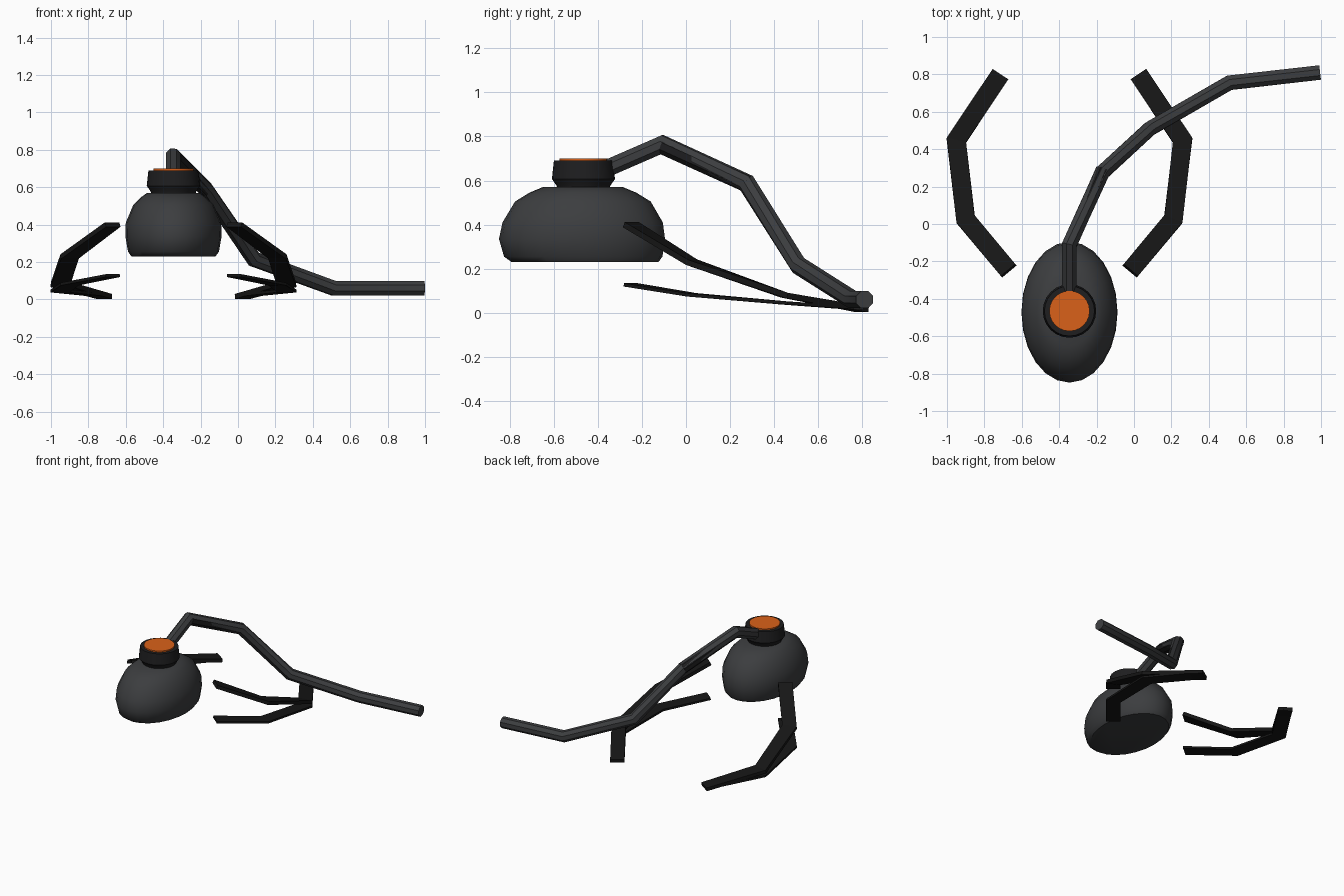
import bpy
from math import sin, cos, pi
from mathutils import Vector

if "Cube" in bpy.data.objects:
    bpy.data.objects.remove(bpy.data.objects["Cube"])

CX = -0.345  # centre line of the tank and straps


def material(name, rgb):
    m = bpy.data.materials.new(name)
    m.diffuse_color = (*rgb, 1)
    m.use_nodes = True
    m.node_tree.nodes["Principled BSDF"].inputs["Base Color"].default_value = m.diffuse_color
    return m


GREY = material("dark_grey", (0.045, 0.047, 0.05))
BLACK = material("black", (0.013, 0.013, 0.014))
STRAP = material("strap_black", (0.008, 0.008, 0.008))
ORANGE = material("orange", (0.70, 0.12, 0.01))


def loft(name, rings, mat, angle=None):
    """Skin a list of equal-length point rings and cap both ends."""
    n = len(rings[0])
    verts = [tuple(p) for r in rings for p in r]
    faces = [(k * n + i, k * n + (i + 1) % n, (k + 1) * n + (i + 1) % n, (k + 1) * n + i)
             for k in range(len(rings) - 1) for i in range(n)]
    faces += [tuple(range(n))[::-1], tuple(range(len(verts) - n, len(verts)))]
    me = bpy.data.meshes.new(name)
    me.from_pydata(verts, [], faces)
    me.materials.append(mat)
    ob = bpy.data.objects.new(name, me)
    bpy.context.collection.objects.link(ob)
    bpy.ops.object.select_all(action='DESELECT')
    ob.select_set(True)
    bpy.context.view_layer.objects.active = ob
    bpy.ops.object.mode_set(mode='EDIT')
    bpy.ops.mesh.select_all(action='SELECT')
    bpy.ops.mesh.normals_make_consistent(inside=False)
    bpy.ops.object.mode_set(mode='OBJECT')
    if angle:
        bpy.ops.object.shade_smooth_by_angle(angle=angle)
    return ob


def oval(z, rx, y0, y1, n=24):
    cy, ry = (y0 + y1) / 2, (y1 - y0) / 2
    return [(CX + rx * cos(2 * pi * i / n), cy + ry * sin(2 * pi * i / n), z) for i in range(n)]


def sweep(name, path, section, mat, angle=None):
    """Sweep a section along a path with mitred corners."""
    pts = [Vector(p) for p in path]
    dirs = [(b - a).normalized() for a, b in zip(pts, pts[1:])]
    rings = []
    for i, p in enumerate(pts):
        pair = (dirs[max(i - 1, 0)], dirs[min(i, len(dirs) - 1)])
        t = (pair[0] + pair[1]).normalized()
        ring = []
        for u, v in section:
            total = Vector()
            for d in pair:
                side = d.cross(Vector((0, 0, 1))).normalized()
                q = side * u + side.cross(d) * v
                total += q - d * (q.dot(t) / d.dot(t))
            ring.append(p + total / 2)
        rings.append(ring)
    return loft(name, rings, mat, angle)


def circle(r, n):
    return [(r * cos(2 * pi * (i + 0.5) / n), r * sin(2 * pi * (i + 0.5) / n)) for i in range(n)]


# Oval tank
loft("tank", [oval(*r) for r in [
    (0.23, 0.225, -0.79, -0.125), (0.255, 0.243, -0.825, -0.107),
    (0.335, 0.257, -0.848, -0.095), (0.41, 0.255, -0.832, -0.105),
    (0.505, 0.215, -0.775, -0.16), (0.545, 0.175, -0.71, -0.225),
    (0.57, 0.14, -0.65, -0.285)]], GREY, 0.75)

# Collar on top of the tank, and its coloured lid
CY = -0.465
loft("collar", [oval(z, r, CY - r, CY + r) for z, r in [
    (0.56, 0.118), (0.577, 0.122), (0.607, 0.143), (0.69, 0.134)]], BLACK, 0.6)
loft("lid", [oval(z, 0.108, CY - 0.108, CY + 0.108) for z in (0.685, 0.70)], ORANGE, 0.6)

# Bent hose and the sleeve lying over one of its lengths
sweep("hose", [(CX, -0.37, 0.65), (CX, -0.108, 0.764), (-0.17, 0.275, 0.588),
               (0.085, 0.51, 0.215), (0.51, 0.755, 0.06), (0.995, 0.81, 0.06)],
      circle(0.042, 8), GREY, 0.75)
sweep("hose_sleeve", [(CX + 0.006, -0.10, 0.757), (-0.168, 0.285, 0.583)],
      circle(0.042, 8), BLACK, 0.75)

# Two flat straps on each side, meeting at the back
for sx, label in ((-1, "left"), (1, "right")):
    for level, heights, thick in (("upper", (0.40, 0.23, 0.08, 0.016), 0.026),
                                  ("lower", (0.127, 0.082, 0.045, 0.02), 0.015)):
        plan = [(0.325, -0.25), (0.555, 0.025), (0.605, 0.447), (0.37, 0.80)]
        path = [(CX + sx * x, y, z) for (x, y), z in zip(plan, heights)]
        w, h = 0.05, thick / 2
        sweep(f"{label}_{level}_strap", path, [(-w, -h), (w, -h), (w, h), (-w, h)], STRAP)
